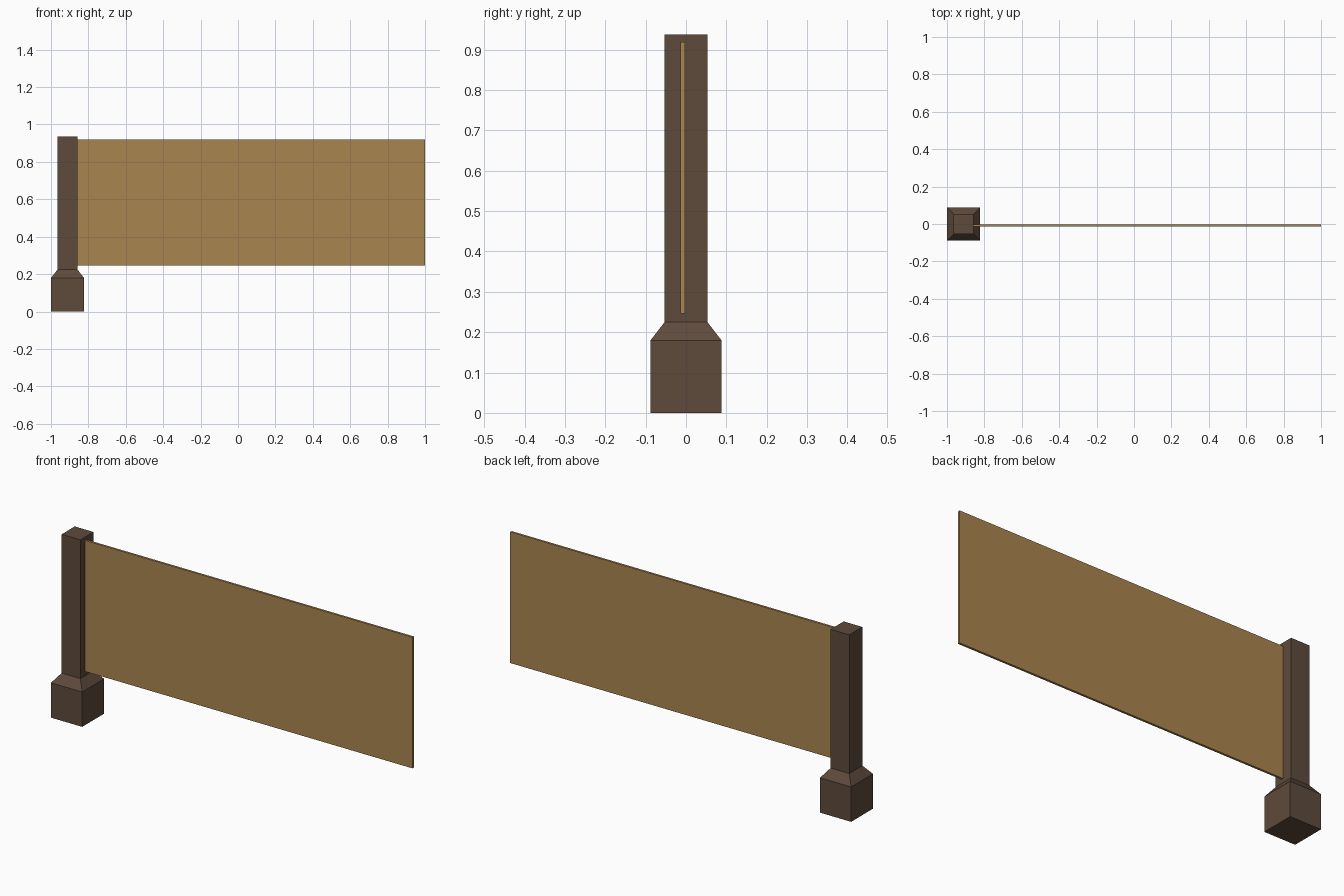
import bpy, bmesh

if "Cube" in bpy.data.objects:
    bpy.data.objects.remove(bpy.data.objects["Cube"])


def material(name, rgb):
    m = bpy.data.materials.new(name)
    m.diffuse_color = (*rgb, 1.0)
    m.use_nodes = True
    m.node_tree.nodes["Principled BSDF"].inputs["Base Color"].default_value = m.diffuse_color
    return m


def finish(name, bm, mat):
    bmesh.ops.recalc_face_normals(bm, faces=bm.faces)
    me = bpy.data.meshes.new(name)
    bm.to_mesh(me)
    bm.free()
    me.materials.append(mat)
    ob = bpy.data.objects.new(name, me)
    bpy.context.collection.objects.link(ob)
    return ob


def square_loft(name, cx, cy, profile, mat):
    """Stack square sections given as (half width, height)."""
    bm = bmesh.new()
    rings = [[bm.verts.new((cx + sx * h, cy + sy * h, z))
              for sx, sy in ((-1, -1), (1, -1), (1, 1), (-1, 1))]
             for h, z in profile]
    for a, b in zip(rings, rings[1:]):
        for i in range(4):
            j = (i + 1) % 4
            bm.faces.new((a[i], a[j], b[j], b[i]))
    bm.faces.new(rings[0])
    bm.faces.new(rings[-1])
    return finish(name, bm, mat)


def box(name, lo, hi, mat):
    bm = bmesh.new()
    bmesh.ops.create_cube(bm, size=1.0)
    for v in bm.verts:
        v.co = [(l + h) / 2 + c * (h - l) for l, h, c in zip(lo, hi, v.co)]
    return finish(name, bm, mat)


dark_wood = material("dark brown wood", (0.112, 0.069, 0.045))
tan_board = material("tan board", (0.402, 0.235, 0.080))

# Post with wide foot and sloped shoulder
square_loft("post", -0.9115, 0.0,
            [(0.0885, 0.0), (0.0885, 0.179), (0.053, 0.225), (0.053, 0.937)],
            dark_wood)

# Thin panel reaching out from the post
box("panel", (-0.8585, -0.0135, 0.246), (1.0, -0.002, 0.919), tan_board)
